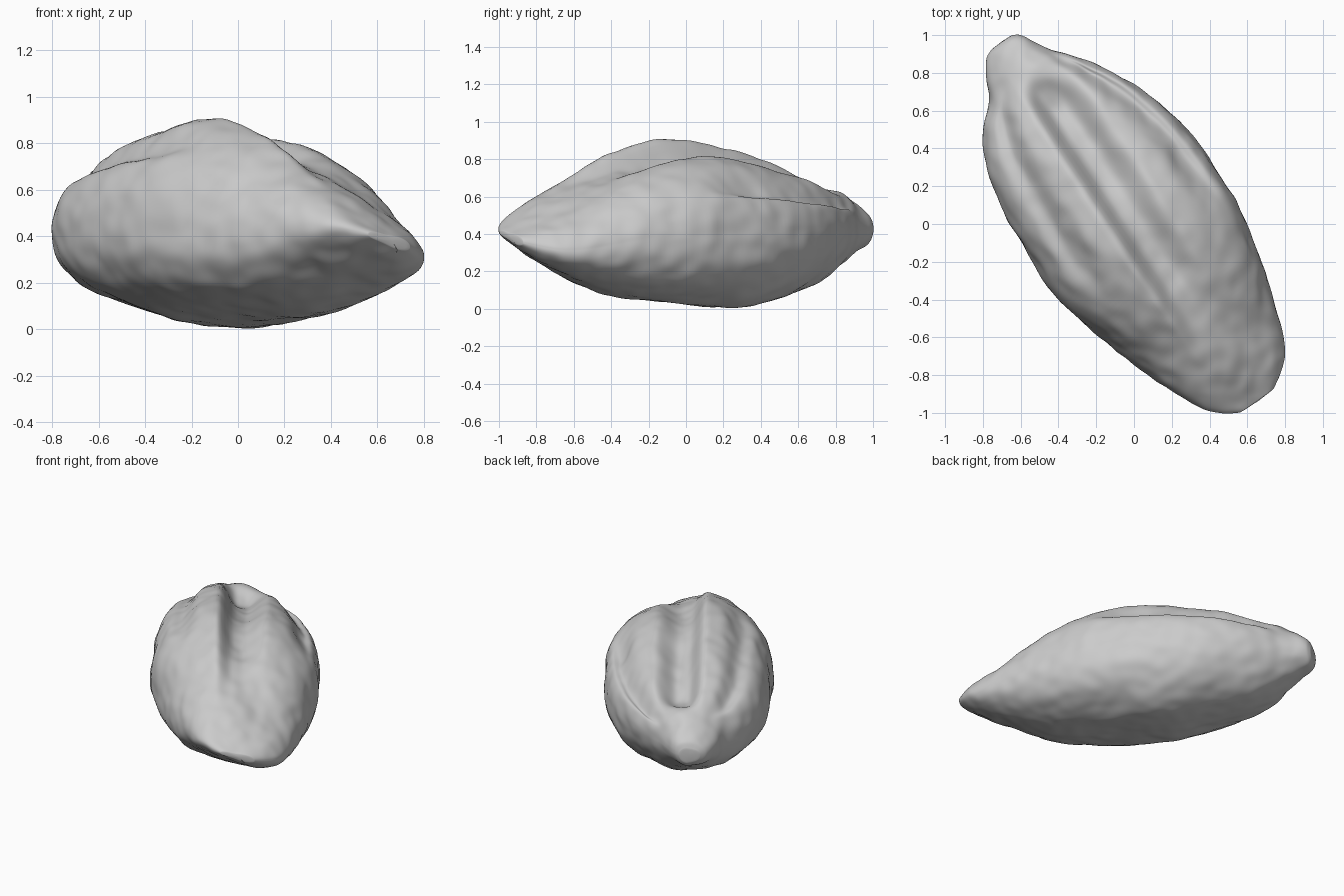
import bpy, bmesh, math
from mathutils import Vector, noise

cube = bpy.data.objects.get("Cube")
if cube:
    bpy.data.objects.remove(cube, do_unlink=True)

# Profiles along the long axis: (position, value)
WIDTH_A = [(-1.2, .05), (-1.17, .12), (-1.06, .2), (-.97, .25), (-.87, .37), (-.6, .5), (-.07, .56),
           (.24, .535), (.6, .43), (.83, .35), (1.02, .26), (1.09, .2), (1.14, .12)]
WIDTH_B = [(-1.2, .03), (-1.17, .08), (-1.05, .15), (-.95, .23), (-.6, .43), (-.21, .52),
           (.14, .52), (.35, .49), (.65, .4), (.9, .32), (1.02, .26), (1.09, .18), (1.14, .1)]
TOP = [(-1.2, .44), (-1.17, .5), (-1.05, .58), (-.83, .7), (-.55, .8), (-.3, .86), (.03, .9),
       (.35, .84), (.6, .74), (.9, .56), (1.05, .46), (1.14, .41)]
BOTTOM = [(-1.2, .39), (-1.17, .34), (-1.1, .3), (-.98, .22), (-.73, .11), (-.25, .01),
          (0, .02), (.5, .07), (.86, .2), (1.08, .31), (1.14, .35)]
MIDDLE = [(-1.2, .42), (-.6, .43), (0, .41), (.6, .38), (1.14, .38)]


def smooth_value(points, s):
    """Cubic interpolation through a profile."""
    s = min(max(s, points[0][0]), points[-1][0])
    i = max(k for k in range(len(points) - 1) if points[k][0] <= s)

    def slope(k):
        a, b = points[max(k - 1, 0)], points[min(k + 1, len(points) - 1)]
        return (b[1] - a[1]) / (b[0] - a[0])
    (x0, y0), (x1, y1) = points[i], points[i + 1]
    h = x1 - x0
    f = (s - x0) / h
    return ((1 + 2 * f) * (1 - f) ** 2 * y0 + f * (1 - f) ** 2 * h * slope(i)
            + f * f * (3 - 2 * f) * y1 + f * f * (f - 1) * h * slope(i + 1))


def ramp(a, b, x):
    f = min(max((x - a) / (b - a), 0), 1)
    return f * f * (3 - 2 * f)


def dip(t, centre, left, right):
    """Valley shape with a different spread on each side."""
    return math.exp(-((t - centre) / (left if t < centre else right)) ** 2)


def surface_point(s, angle):
    up, side = math.sin(angle), math.cos(angle)
    width = smooth_value(WIDTH_B if side > 0 else WIDTH_A, s)
    mid = smooth_value(MIDDLE, s)
    # Underside: full and boxy on one flank, wedge shaped on the other
    power = .95 if up > 0 else (1.2 if side > 0 else .82)
    u = math.copysign(abs(side) ** power, side)
    t = u * width
    if up > 0:
        z = mid + (smooth_value(TOP, s) - mid) * 1.05 * up
        # The lobe on one side is lower than the main ridge
        z -= .08 * up * ramp(-.08, .2, t) * ramp(-1.1, -.4, s) * (1 - ramp(.7, 1.1, s))
        # Main furrow with a flat floor, steep on the ridge side
        r = t + .075 + .03 * s
        furrow = ramp(-.06, .05, r) * (1 - ramp(.09, .28, r))
        z -= .16 * ramp(-1, -.72, s) * (1 - ramp(.1, 1, s)) * furrow
        # Shallow furrows on the flanks
        flank = ramp(-1, -.8, s) * (1 - ramp(-.1, .3, s)) * up
        z -= flank * (.07 * dip(u, -.64, .13, .12) + .1 * dip(u, .82, .12, .07))
    else:
        z = mid - (mid - smooth_value(BOTTOM, s)) * abs(up) ** (1.15 if side > 0 else .95)
        # The keel underneath is off centre
        t += .15 * min(width / .52, 1) * abs(up) ** (1.5 if side > 0 else 3) * ramp(-1, -.4, s)
    # The front tip is a slightly twisted blade
    z -= .25 * t * ramp(.5, 1.1, s)
    p = Vector((.577 * s + .816 * t, -.816 * s + .577 * t, z))
    # Gentle uneven lumps
    lump = .012 * noise.noise(p * 4) + .009 * noise.noise(p * 11)
    return p + lump * Vector((.816 * u, .577 * u, up))


# Seed body: rings lofted along the axis and closed at both tips
RINGS, SIDES = 150, 180
bm = bmesh.new()
rings = []
for i in range(RINGS):
    s = -.025 - 1.165 * math.cos(math.pi * i / (RINGS - 1))
    rings.append([bm.verts.new(surface_point(s, math.tau * j / SIDES)) for j in range(SIDES)])
for a, b in zip(rings, rings[1:]):
    for j in range(SIDES):
        k = (j + 1) % SIDES
        bm.faces.new((a[j], a[k], b[k], b[j]))
for ring, out in ((rings[0], -.01), (rings[-1], .015)):
    centre = sum((v.co for v in ring), Vector()) / SIDES
    tip = bm.verts.new(centre + out * Vector((.577, -.816, 0)))
    for j in range(SIDES):
        bm.faces.new((ring[j], ring[(j + 1) % SIDES], tip))
bmesh.ops.recalc_face_normals(bm, faces=bm.faces)

mesh = bpy.data.meshes.new("seed_body")
bm.to_mesh(mesh)
bm.free()
seed = bpy.data.objects.new("seed_body", mesh)
bpy.context.collection.objects.link(seed)

# Plain grey material
grey = bpy.data.materials.new("light_grey")
grey.use_nodes = True
colour = (.6, .6, .6, 1)
grey.diffuse_color = colour
grey.node_tree.nodes["Principled BSDF"].inputs["Base Color"].default_value = colour
mesh.materials.append(grey)

# Round off the tips, then shade smooth
relax = seed.modifiers.new("soften", 'SMOOTH')
relax.factor = .5
relax.iterations = 4
bpy.context.view_layer.objects.active = seed
seed.select_set(True)
bpy.ops.object.shade_smooth()
